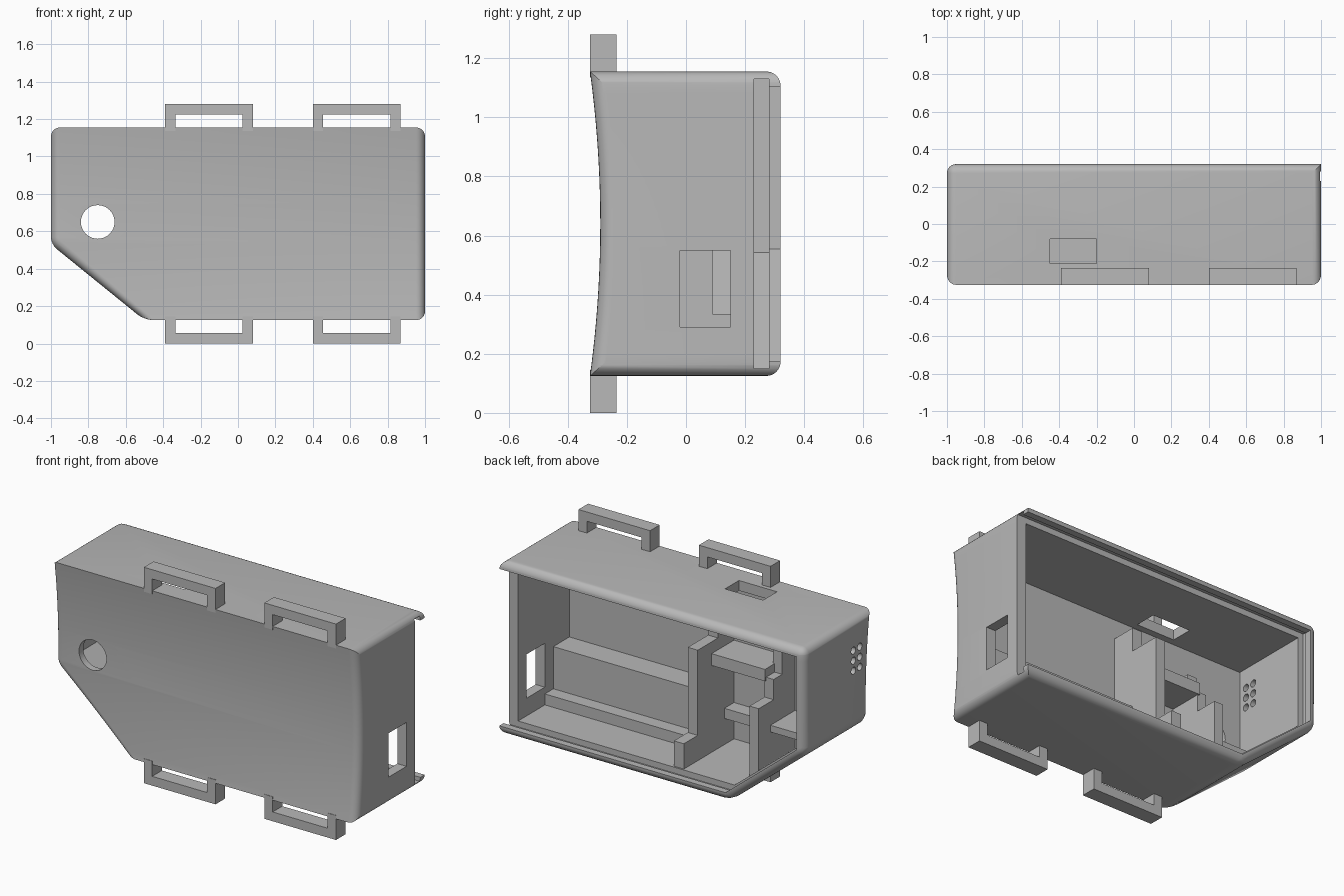
import bpy, bmesh, math

cube = bpy.data.objects.get("Cube")
if cube:
    bpy.data.objects.remove(cube, do_unlink=True)

grey = bpy.data.materials.new("matte grey")
grey.use_nodes = True
GREY = (0.48, 0.48, 0.48, 1)
grey.diffuse_color = GREY
grey.node_tree.nodes["Principled BSDF"].inputs["Base Color"].default_value = GREY

BOTTOM, TOP, BACK, FRONT = 0.125, 1.155, 0.32, -0.325
MID, HALF, SAG = 0.64, 0.515, 0.035
WALL = 0.06


def finish(name, bm):
    bmesh.ops.recalc_face_normals(bm, faces=bm.faces[:])
    mesh = bpy.data.meshes.new(name)
    bm.to_mesh(mesh)
    bm.free()
    mesh.materials.append(grey)
    obj = bpy.data.objects.new(name, mesh)
    bpy.context.collection.objects.link(obj)
    return obj


def prism_bm(points, lo, hi, axis):
    """Extrude a 2D outline along x or y; the other coordinates are the outline."""
    bm = bmesh.new()
    place = {"y": lambda p, t: (p[0], t, p[1]), "x": lambda p, t: (t, p[0], p[1])}[axis]
    ends = [[bm.verts.new(place(p, t)) for p in points] for t in (lo, hi)]
    n = len(points)
    for ring in ends:
        bm.faces.new(ring)
    for i in range(n):
        j = (i + 1) % n
        bm.faces.new((ends[0][i], ends[0][j], ends[1][j], ends[1][i]))
    bmesh.ops.recalc_face_normals(bm, faces=bm.faces[:])
    return bm


def prism(name, points, lo, hi, axis="y"):
    return finish(name, prism_bm(points, lo, hi, axis))


def block(name, x, y, z):
    return prism(name, [(x[0], z[0]), (x[1], z[0]), (x[1], z[1]), (x[0], z[1])], *y)


def rod(name, centre, radius, depth, axis):
    rot = (math.pi / 2, 0, 0) if axis == "y" else (0, math.pi / 2, 0)
    bpy.ops.mesh.primitive_cylinder_add(vertices=32, radius=radius, depth=depth,
                                        location=centre, rotation=rot)
    obj = bpy.context.object
    obj.name = name
    return obj


def cut(target, cutter):
    cutter.hide_render = True
    mod = target.modifiers.new("cut", "BOOLEAN")
    mod.operation, mod.solver, mod.object = "DIFFERENCE", "EXACT", cutter
    bpy.context.view_layer.objects.active = target
    bpy.ops.object.modifier_apply(modifier=mod.name)
    bpy.data.objects.remove(cutter, do_unlink=True)


def outline(d, right):
    """Case outline with one clipped corner, inset by d."""
    return [(-0.5 + 0.354 * d, BOTTOM + d), (right, BOTTOM + d), (right, TOP - d),
            (-1 + d, TOP - d), (-1 + d, 0.53 + 0.476 * d)]


# Rounded outer case
bm = prism_bm(outline(0, 1), FRONT, BACK, "y")
rounded = []
for e in bm.edges:
    a, b = e.verts[0].co, e.verts[1].co
    along_y = abs(a.y - b.y) > 0.1
    level = abs(a.z - b.z) < 0.01
    at_back = a.y > 0 and b.y > 0
    right_end = a.x > 0.9 and b.x > 0.9
    if along_y or (at_back and not right_end) or (not at_back and not level):
        rounded.append(e)
bmesh.ops.bevel(bm, geom=rounded, offset=0.048, segments=6, profile=0.5, affect="EDGES")

# Hollow the front face into a shallow arc
for i in range(1, 28):
    z = BOTTOM + (TOP - BOTTOM) * i / 28
    bmesh.ops.bisect_plane(bm, geom=bm.verts[:] + bm.edges[:] + bm.faces[:],
                           plane_co=(0, 0, z), plane_no=(0, 0, 1))
for v in bm.verts:
    if v.co.y < -0.2:
        v.co.y += SAG * (1 - ((v.co.z - MID) / HALF) ** 2)
case = finish("case", bm)

# Cavity, sliding lid groove and back opening
cut(case, prism("cavity", outline(WALL, 1 - WALL), -0.25, 0.27))
cut(case, prism("lid_groove", outline(0.025, 1.2), 0.23, 0.28))
cut(case, prism("back_opening", outline(0.05, 1.2), 0.25, 0.4))

# Side window, top slot, button hole and vent holes
cut(case, block("side_window", (0.9, 1.1), (-0.02, 0.15), (0.29, 0.55)))
cut(case, block("top_slot", (-0.45, -0.2), (-0.21, -0.08), (1.0, 1.3)))
cut(case, rod("button_hole", (-0.75, -0.3, 0.65), 0.09, 0.3, "y"))
for y in (-0.14, -0.2):
    for z in (0.86, 0.92, 0.98):
        cut(case, rod("vent_hole", (-1, y, z), 0.021, 0.3, "x"))

# Strap loops above and below
for side, x0 in (("right", -0.39), ("left", 0.40)):
    x1 = x0 + 0.47
    for level, tip, root in (("top", 1.28, 1.135), ("bottom", 0.0, 0.145)):
        bar = tip + (0.055 if tip < root else -0.055)
        ring = [(x0, root), (x0, tip), (x1, tip), (x1, root),
                (x1 - 0.055, root), (x1 - 0.055, bar), (x0 + 0.055, bar), (x0 + 0.055, root)]
        prism(f"{level}_{side}_strap_loop", ring, FRONT, -0.235)

# Battery bay steps
block("battery_step", (-0.1, 0.95), (-0.27, -0.1), (0.16, 0.5))
block("battery_ledge", (-0.1, 0.95), (-0.12, -0.02), (0.16, 0.25))

# Stepped dividers
prism("battery_divider", [(-0.26, 0.16), (0.22, 0.16), (0.22, 0.335), (0.09, 0.335),
                          (0.09, 0.84), (-0.1, 0.84), (-0.1, 0.98), (-0.26, 0.98)],
      -0.14, -0.075, "x")
prism("button_divider", [(-0.26, 0.175), (0.09, 0.175), (0.09, 0.6), (-0.05, 0.6),
                         (-0.05, 0.72), (-0.13, 0.72), (-0.13, 0.86), (-0.26, 0.86)],
      -0.54, -0.48, "x")

# Shelves between the dividers and beside the button
block("socket_shelf", (-0.49, -0.13), (-0.26, -0.04), (0.7, 0.77))
block("lower_shelf", (-0.49, -0.13), (-0.26, -0.16), (0.34, 0.4))
block("button_shelf", (-0.8, -0.53), (-0.26, -0.02), (0.42, 0.46))

# Smooth the rounded parts, keep corners crisp
bpy.ops.object.select_all(action="DESELECT")
case.select_set(True)
bpy.context.view_layer.objects.active = case
bpy.ops.object.shade_smooth_by_angle(angle=math.radians(30))
